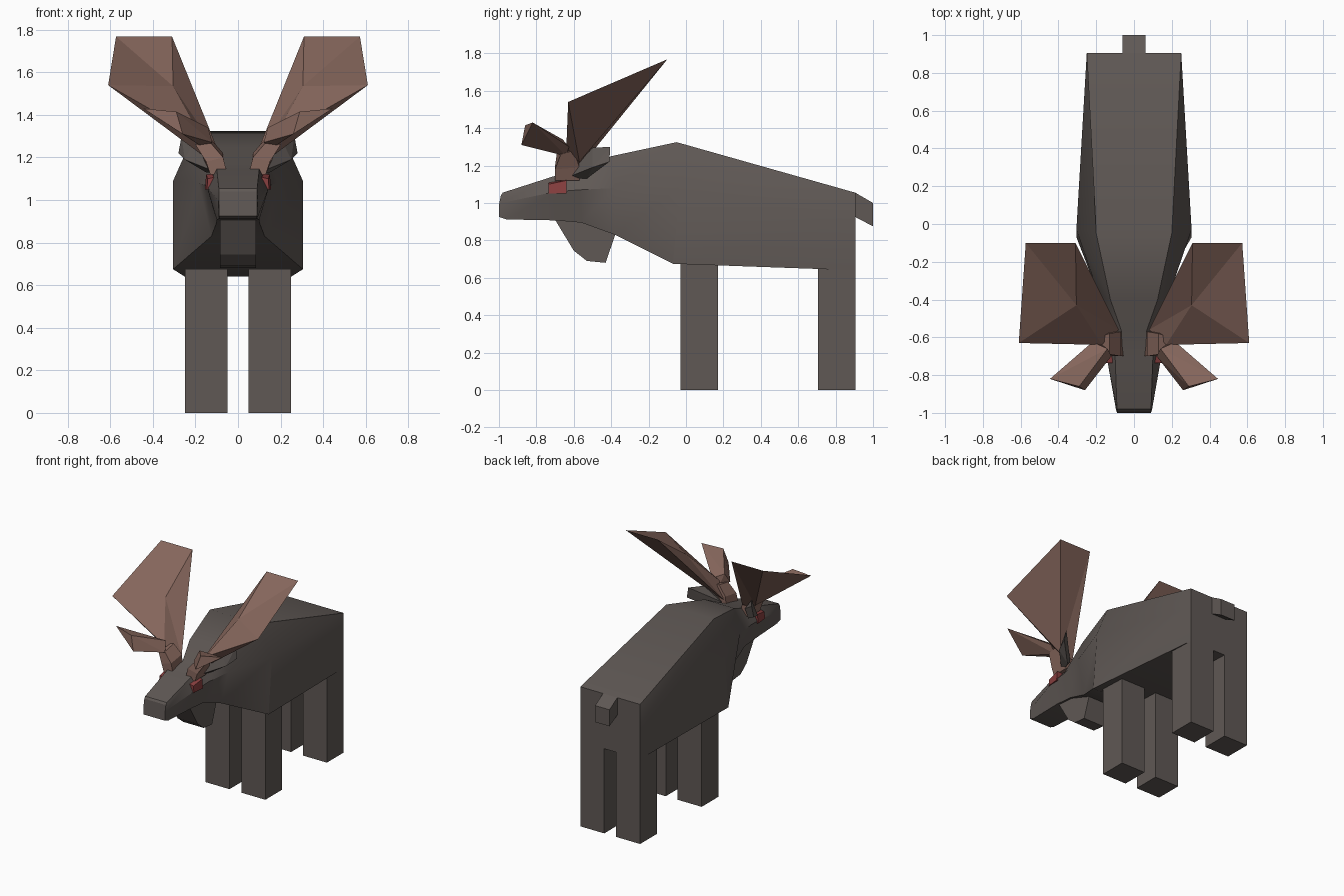
import bpy, bmesh, math
from mathutils import Vector

if "Cube" in bpy.data.objects:
    bpy.data.objects.remove(bpy.data.objects["Cube"])


def material(name, rgb):
    m = bpy.data.materials.new(name)
    m.diffuse_color = (*rgb, 1)
    m.use_nodes = True
    m.node_tree.nodes["Principled BSDF"].inputs["Base Color"].default_value = m.diffuse_color
    return m


FUR = material("fur", (0.115, 0.098, 0.09))
HORN = material("horn", (0.24, 0.135, 0.108))
RED = material("eye_red", (0.25, 0.05, 0.05))


def make(name, bm, mat, smooth=False):
    bmesh.ops.recalc_face_normals(bm, faces=bm.faces[:])
    me = bpy.data.meshes.new(name)
    bm.to_mesh(me)
    bm.free()
    me.materials.append(mat)
    ob = bpy.data.objects.new(name, me)
    bpy.context.collection.objects.link(ob)
    if smooth:
        bpy.ops.object.select_all(action='DESELECT')
        ob.select_set(True)
        bpy.context.view_layer.objects.active = ob
        bpy.ops.object.shade_smooth_by_angle(angle=math.radians(28))
    return ob


def loft(name, rings, mat, smooth=False):
    """Skin a list of equal-length point rings and cap both ends."""
    bm = bmesh.new()
    vs = [[bm.verts.new(p) for p in r] for r in rings]
    n = len(rings[0])
    for a, b in zip(vs, vs[1:]):
        for i in range(n):
            j = (i + 1) % n
            bm.faces.new((a[i], a[j], b[j], b[i]))
    bm.faces.new(vs[0])
    bm.faces.new(vs[-1])
    return make(name, bm, mat, smooth)


def mesh(name, pts, faces, mat):
    bm = bmesh.new()
    vs = [bm.verts.new(p) for p in pts]
    for f in faces:
        bm.faces.new([vs[i] for i in f])
    return make(name, bm, mat)


def hull(name, pts, mat):
    bm = bmesh.new()
    for p in pts:
        bm.verts.new(p)
    bmesh.ops.convex_hull(bm, input=bm.verts[:])
    return make(name, bm, mat)


def box(name, lo, hi, mat):
    return hull(name, [(x, y, z) for x in (lo[0], hi[0])
                       for y in (lo[1], hi[1]) for z in (lo[2], hi[2])], mat)


def flip(pts, s):
    return [(p[0] * s, p[1], p[2]) for p in pts]


# Body, neck and head: six-sided sections (half width, y, z) top / middle / bottom
sections = [
    ((.25, .905, 1.055), (.25, .905, .90), (.25, .905, .64)),
    ((.20, -.05, 1.325), (.305, -.03, 1.09), (.305, -.07, .675)),
    ((.125, -.40, 1.25), (.185, -.38, 1.08), (.125, -.38, .83)),
    ((.065, -.57, 1.17), (.15, -.57, 1.07), (.10, -.56, .895)),
    ((.10, -.70, 1.145), (.145, -.70, 1.06), (.10, -.70, .907)),
    ((.09, -.98, 1.055), (.095, -.985, 1.0), (.09, -.96, .912)),
    ((.09, -.99, 1.04), (.09, -1.0, .99), (.09, -1.0, .925)),
]
loft("body", [list(s) + flip(s[::-1], -1) for s in sections], FUR, True)

# Throat flap
flap = [(-.70, .91), (-.60, .745), (-.53, .69), (-.43, .68), (-.375, .84), (-.45, .95)]
loft("throat_flap", [[(x, y, z) for y, z in flap] for x in (-.085, .085)], FUR)

# Tail
tail = [(.89, 1.055), (.905, 1.055), (1.0, 1.0), (1.0, .875), (.905, .925), (.89, .925)]
loft("tail", [[(x, y, z) for y, z in tail] for x in (-.06, .06)], FUR)

for s, side in ((1, "right"), (-1, "left")):
    # Legs
    for part, y0, y1 in (("front", -.03, .17), ("back", .705, .905)):
        box(f"{part}_leg_{side}", (.05 * s, y0, 0), (.25 * s, y1, .69), FUR)

    # Eye plate on the side of the head
    hull(f"eye_{side}", flip([(.10, -.735, 1.05), (.10, -.735, 1.11), (.10, -.64, 1.05),
                              (.10, -.64, 1.125), (.146, -.735, 1.05), (.142, -.735, 1.10),
                              (.155, -.64, 1.05), (.15, -.64, 1.12)], s), RED)

    # Ear
    hull(f"ear_{side}", flip([(.10, -.65, 1.13), (.15, -.53, 1.13), (.10, -.56, 1.18),
                              (.20, -.50, 1.295), (.265, -.405, 1.30),
                              (.28, -.41, 1.22), (.25, -.50, 1.19)], s), FUR)

    # Antler stalk
    loft(f"antler_stalk_{side}", [
        flip([(.05, -.70, 1.12), (.13, -.70, 1.12), (.13, -.57, 1.12), (.06, -.57, 1.12)], s),
        flip([(.07, -.70, 1.20), (.15, -.70, 1.18), (.16, -.57, 1.19), (.07, -.57, 1.22)], s),
        flip([(.13, -.69, 1.27), (.20, -.67, 1.26), (.19, -.60, 1.28), (.13, -.58, 1.29)], s)],
        HORN)

    # Main antler blade with a folded upper surface
    mesh(f"antler_blade_{side}", flip([
        (.08, -.56, 1.20), (.31, -.10, 1.768), (.573, -.10, 1.768), (.61, -.63, 1.54),
        (.17, -.64, 1.29), (.305, -.43, 1.535), (.18, -.57, 1.22)], s),
        [(0, 1, 5), (1, 2, 5), (2, 3, 5), (3, 4, 5), (4, 0, 5),
         (0, 6, 1), (1, 6, 2), (2, 6, 3), (3, 6, 4), (4, 6, 0)], HORN)

    # Front tine
    hull(f"antler_tine_{side}", flip([
        (.445, -.82, 1.43), (.26, -.88, 1.31), (.29, -.86, 1.415), (.12, -.70, 1.27),
        (.14, -.66, 1.34), (.22, -.625, 1.30), (.17, -.64, 1.25)], s), HORN)
